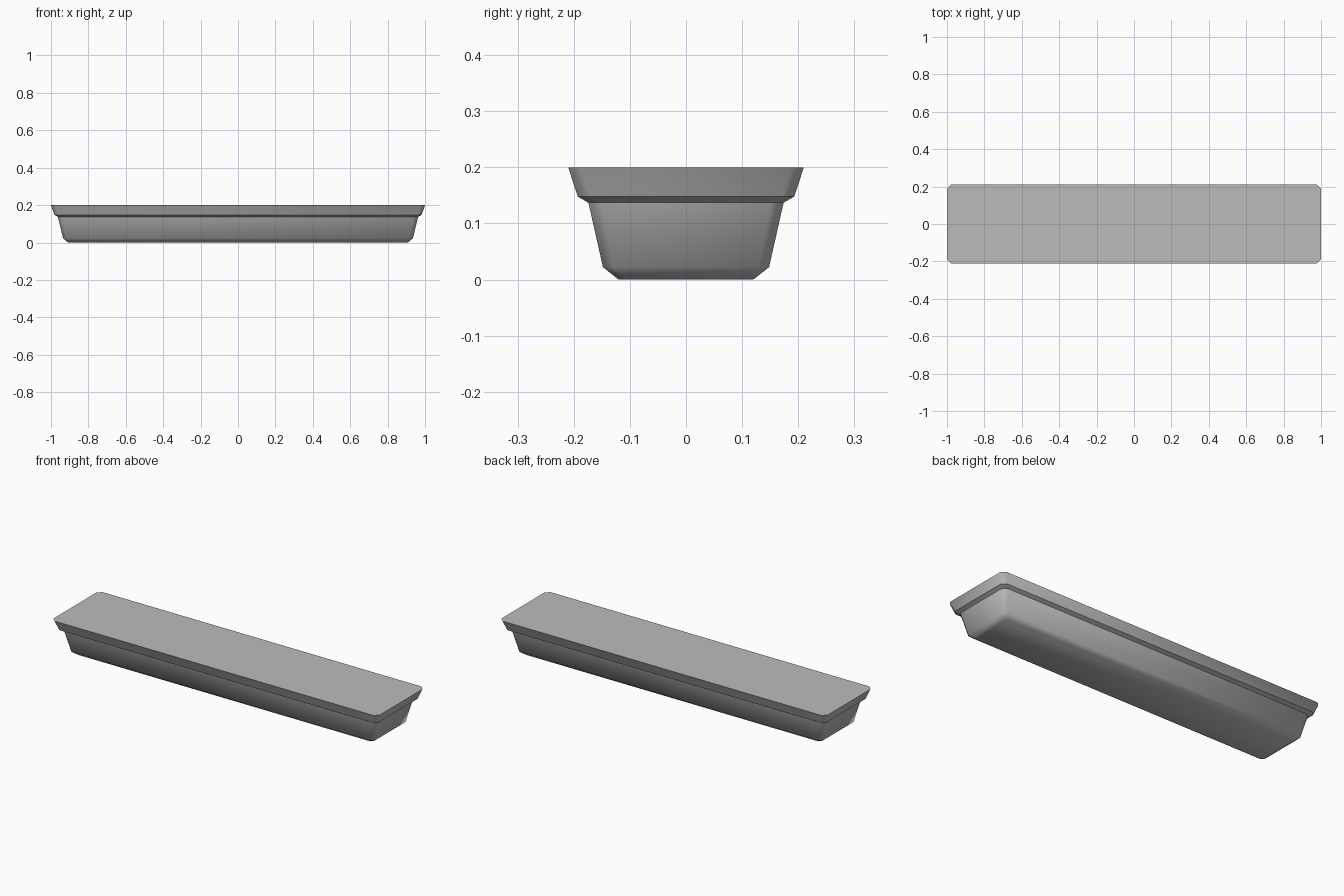
import bpy
import bmesh

cube = bpy.data.objects.get("Cube")
if cube:
    bpy.data.objects.remove(cube, do_unlink=True)

grey = bpy.data.materials.new("mid_grey")
grey.use_nodes = True
colour = (0.5, 0.5, 0.5, 1)
grey.diffuse_color = colour
grey.node_tree.nodes["Principled BSDF"].inputs["Base Color"].default_value = colour


def ring(bm, hx, hy, z, cut):
    """Rectangle with cut corners, counter-clockwise."""
    points = []
    for sx, sy in ((1, -1), (1, 1), (-1, 1), (-1, -1)):
        pair = [(sx * (hx - cut), sy * hy), (sx * hx, sy * (hy - cut))]
        points += pair if sx * sy < 0 else pair[::-1]
    return [bm.verts.new((x, y, z)) for x, y in points]


# Tray profile: half length, half width, height, corner cut, crisp edge
profile = [
    (0.908, 0.120, 0.000, 0.014, False),   # base
    (0.935, 0.148, 0.022, 0.018, False),   # base bevel
    (0.963, 0.174, 0.137, 0.022, True),    # top of body
    (0.982, 0.193, 0.148, 0.022, True),    # underside of lip
    (1.000, 0.210, 0.200, 0.022, True),    # rim
]

bm = bmesh.new()
rings = [ring(bm, *row[:4]) for row in profile]
for low, high in zip(rings, rings[1:]):
    for i in range(len(low)):
        j = (i + 1) % len(low)
        bm.faces.new((low[i], low[j], high[j], high[i]))
bm.faces.new(rings[0][::-1])
bm.faces.new(rings[-1])

# Smooth sides and base, with crisp lines around the lip
for face in bm.faces:
    face.smooth = True
for verts, row in zip(rings, profile):
    for i, vert in enumerate(verts):
        edge = bm.edges.get((vert, verts[(i + 1) % len(verts)]))
        edge.smooth = not row[4]
bmesh.ops.recalc_face_normals(bm, faces=bm.faces[:])

mesh = bpy.data.meshes.new("planter_tray")
bm.to_mesh(mesh)
bm.free()
mesh.materials.append(grey)
tray = bpy.data.objects.new("planter_tray", mesh)
bpy.context.collection.objects.link(tray)
